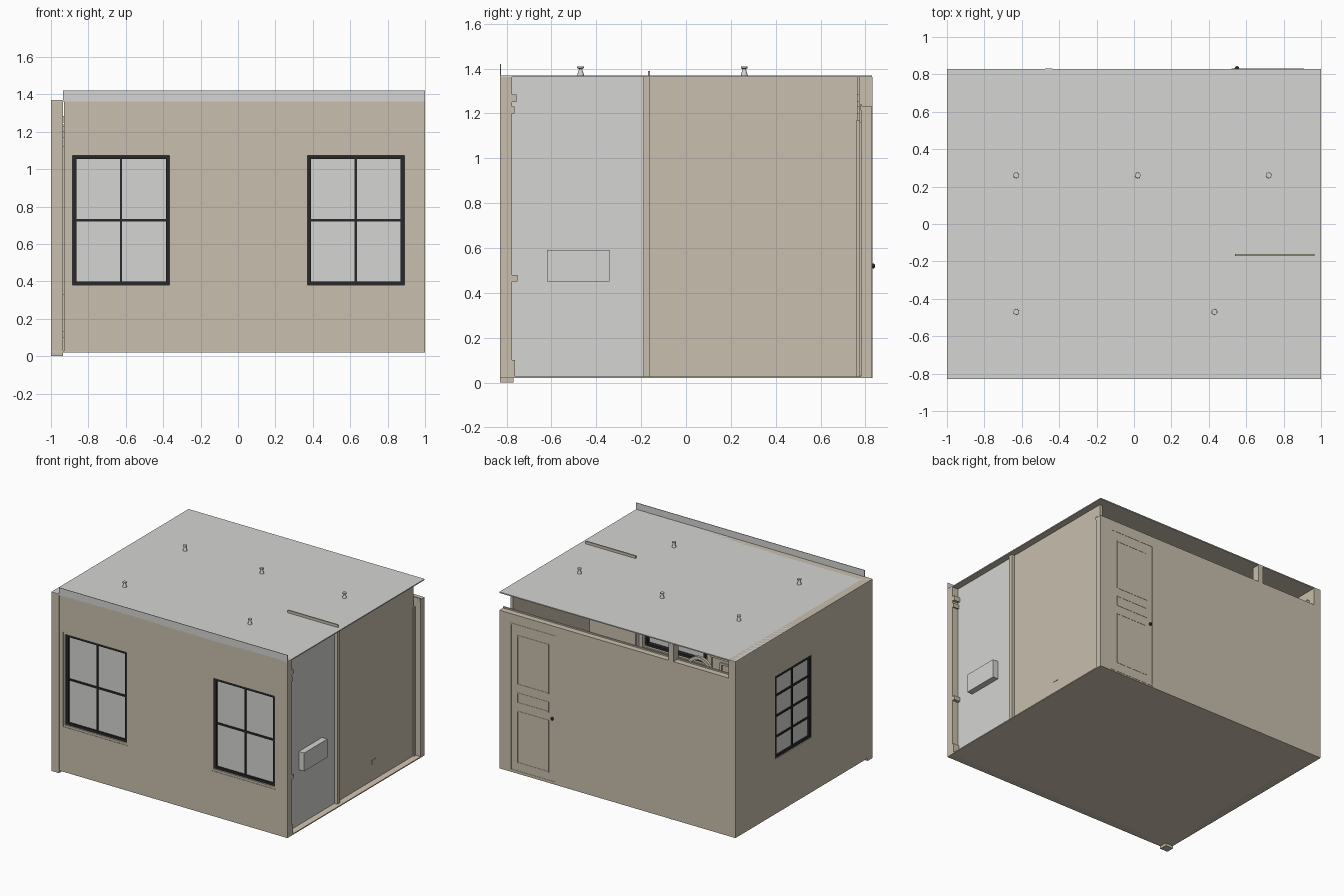
import bpy, bmesh, math
from mathutils import Vector

if "Cube" in bpy.data.objects:
    bpy.data.objects.remove(bpy.data.objects["Cube"])


def material(name, rgb):
    m = bpy.data.materials.new(name)
    m.diffuse_color = (*rgb, 1)
    m.use_nodes = True
    m.node_tree.nodes["Principled BSDF"].inputs["Base Color"].default_value = m.diffuse_color
    return m


TAN = material("tan_paint", (0.58, 0.52, 0.42))
FLOOR = material("pale_tan_floor", (0.66, 0.56, 0.45))
GREY = material("light_grey", (0.66, 0.66, 0.65))
BLACK = material("black_frame", (0.022, 0.022, 0.024))


def finish(name, bm, *mats):
    me = bpy.data.meshes.new(name)
    bmesh.ops.recalc_face_normals(bm, faces=bm.faces)
    bm.to_mesh(me)
    bm.free()
    ob = bpy.data.objects.new(name, me)
    bpy.context.collection.objects.link(ob)
    for m in mats:
        me.materials.append(m)
    return ob


def box(name, x0, x1, y0, y1, z0, z1, *mats):
    bm = bmesh.new()
    bmesh.ops.create_cube(bm, size=1)
    for v in bm.verts:
        v.co = Vector((x0 + (v.co.x + .5) * (x1 - x0),
                       y0 + (v.co.y + .5) * (y1 - y0),
                       z0 + (v.co.z + .5) * (z1 - z0)))
    return finish(name, bm, *mats)


def side_point(side, u, d):
    """Position along a wall (u) at a depth d behind its outer plane."""
    return {"front": (u, -.83 + d), "back": (u, .83 - d),
            "left": (-1 + d, u), "right": (.95 - d, u)}[side]


def side_box(name, side, u0, u1, d0, d1, z0, z1, mat):
    ax, ay = side_point(side, u0, d0)
    bx, by = side_point(side, u1, d1)
    return box(name, min(ax, bx), max(ax, bx), min(ay, by), max(ay, by), z0, z1, mat)


def wall(name, side, us, zs, holes, thick):
    """Wall from a grid of cells, leaving out the window cells."""
    bm = bmesh.new()
    grid = [[bm.verts.new((*side_point(side, u, thick / 2), z)) for z in zs] for u in us]
    for i in range(len(us) - 1):
        for j in range(len(zs) - 1):
            if (i, j) not in holes:
                bm.faces.new((grid[i][j], grid[i + 1][j], grid[i + 1][j + 1], grid[i][j + 1]))
    ob = finish(name, bm, TAN)
    mod = ob.modifiers.new("thickness", 'SOLIDIFY')
    mod.thickness, mod.offset = thick, 0
    return ob


def ring(name, side, u0, u1, z0, z1, w, d0, d1, mat):
    """Rectangular frame of width w."""
    side_box(name + "_left", side, u0, u0 + w, d0, d1, z0, z1, mat)
    side_box(name + "_right", side, u1 - w, u1, d0, d1, z0, z1, mat)
    side_box(name + "_bottom", side, u0 + w, u1 - w, d0, d1, z0, z0 + w, mat)
    side_box(name + "_top", side, u0 + w, u1 - w, d0, d1, z1 - w, z1, mat)


def window(name, side, u0, u1, z0, z1, cols, rows, d):
    ring(name + "_frame", side, u0, u1, z0, z1, .02, d, .062, BLACK)
    for i in range(1, cols):
        u = u0 + (u1 - u0) * i / cols
        side_box(name + "_upright_bar", side, u - .006, u + .006, d + .004, d + .02, z0, z1, BLACK)
    for j in range(1, rows):
        z = z0 + (z1 - z0) * j / rows
        side_box(name + "_cross_bar", side, u0, u1, d + .005, d + .02, z - .007, z + .007, BLACK)
    side_box(name + "_glass", side, u0 + .01, u1 - .01, d + .012, d + .017, z0 + .01, z1 - .01, GREY)


# floor and ceiling (grey above, tan below)
box("floor", -1, 1, -.83, .83, .02, .028, FLOOR)
ceiling = box("ceiling", -1, 1, -.83, .83, 1.362, 1.37, GREY, TAN)
for p in ceiling.data.polygons:
    p.material_index = 1 if p.normal.z < -.5 else 0

# front wall with two windows, grey strip above it
wall("front_wall", "front", [-.93, -.9, -.35, .355, .905, 1], [.02, .365, 1.09, 1.37],
     {(1, 1), (3, 1)}, .055)
for tag, a in (("left", -.9), ("right", .355)):
    ring(f"front_{tag}_window_trim", "front", a, a + .55, .365, 1.09, .016, .003, .055, TAN)
    window(f"front_{tag}_window", "front", a + .016, a + .534, .38, 1.075, 2, 2, .014)
    ring(f"front_{tag}_inner_casing", "front", a - .035, a + .585, .33, 1.125, .035, .055, .064, TAN)
box("front_top_strip", -.935, 1, -.83, -.826, 1.37, 1.42, GREY)

# left wall with its window, corner post reaching the ground
wall("left_wall", "left", [-.77, -.09, .345, .83], [.02, .44, 1.07, 1.37], {(1, 1)}, .06)
window("left_window", "left", -.09, .345, .44, 1.07, 2, 4, .006)
box("corner_post", -1, -.935, -.83, -.77, 0, 1.37, TAN)

# back wall, open along the top, with a full height post
box("back_wall", -.94, 1, .78, .83, .02, 1.23, TAN)
box("back_wall_cap", -.94, 1, .775, .785, 1.215, 1.24, TAN)
box("back_post", -.475, -.435, .772, .832, .02, 1.362, TAN)

# door in the back wall, seen from both faces
for d0, d1 in ((-.002, .001), (.049, .06)):
    ring("door_casing", "back", .52, .91, .03, 1.16, .012, d0, d1, TAN)
    for z0, z1 in ((.1, .5), (.56, .64), (.7, 1.08)):
        ring("door_panel", "back", .58, .85, z0, z1, .007, d0, d1, TAN)
for y in (.84, .766):
    bm = bmesh.new()
    bmesh.ops.create_uvsphere(bm, u_segments=12, v_segments=8, radius=.012)
    bmesh.ops.translate(bm, verts=bm.verts, vec=(.55, y - .008 if y > .8 else y, .52))
    finish("door_knob", bm, BLACK)

# right side: grey panel with box, post, set back tan wall
side_box("right_grey_panel", "right", -.775, -.185, 0, .015, .028, 1.362, GREY)
box("right_grey_box", .945, .995, -.62, -.34, .45, .59, GREY)
box("right_post", .93, .975, -.19, -.16, .028, 1.362, TAN)
side_box("right_tan_wall", "right", -.165, .765, 0, .02, .028, 1.362, TAN)
side_box("wall_socket", "right", .26, .31, -.003, .003, .155, .185, TAN)
side_box("right_wall_end_trim", "right", .76, .775, -.01, .02, .028, 1.17, TAN)

# partition poking through the ceiling
box("partition", .54, .965, -.17, -.16, .028, 1.39, TAN)

# inner mouldings: skirting, chair rail and crown on each wall
for z0, z1, d in ((.028, .1, .012), (1.2, 1.23, .01), (1.25, 1.285, .02)):
    side_box("front_moulding", "front", -.935, 1, .055, .055 + d, z0, z1, TAN)
    side_box("left_moulding", "left", -.77, .78, .06, .06 + d, z0, z1, TAN)
for u0, u1 in ((-.315, .32), (.94, 1)):
    side_box("front_chair_rail", "front", u0, u1, .055, .078, .45, .48, TAN)
for u0, u1 in ((-.77, -.12), (.375, .78)):
    side_box("left_chair_rail", "left", u0, u1, .06, .083, .45, .48, TAN)
for z0, z1 in ((.13, .42), (.51, 1.17)):
    ring("front_wall_panel", "front", -.25, .25, z0, z1, .015, .055, .065, TAN)
    ring("left_wall_panel", "left", -.7, -.18, z0, z1, .015, .06, .07, TAN)

# chair with arched back inside the room
box("chair_seat", .2, .42, -.62, -.4, .25, .27, TAN)
for x in (.205, .395):
    for y in (-.615, -.425):
        box("chair_leg", x, x + .02, y, y + .02, .028, .25, TAN)
bm = bmesh.new()
outline = [(r * math.cos(a), r * math.sin(a)) for r, steps in ((.11, range(17)), (.085, range(16, -1, -1)))
           for a in (math.pi * s / 16 for s in steps)]
outline = [(.11, -.13)] + outline[:17] + [(-.11, -.13), (-.085, -.13)] + outline[17:] + [(.085, -.13)]
face = bm.faces.new([bm.verts.new((.31 + x, -.62, .4 + z)) for x, z in outline])
geo = bmesh.ops.extrude_face_region(bm, geom=[face], use_keep_orig=True)["geom"]
bmesh.ops.translate(bm, verts=[g for g in geo if isinstance(g, bmesh.types.BMVert)], vec=(0, .02, 0))
finish("chair_back", bm, TAN)

# small turned fittings on top of the ceiling
profile = [(.016, 1.368), (.014, 1.376), (.007, 1.398), (.015, 1.402), (.015, 1.41)]
for x, y in ((-.63, .26), (.02, .26), (.72, .26), (-.63, -.47), (.43, -.47)):
    bm = bmesh.new()
    rings = [[bm.verts.new((x + r * math.cos(math.tau * k / 16), y + r * math.sin(math.tau * k / 16), z))
              for k in range(16)] for r, z in profile]
    for lo, hi in zip(rings, rings[1:]):
        for k in range(16):
            bm.faces.new((lo[k], lo[(k + 1) % 16], hi[(k + 1) % 16], hi[k]))
    bm.faces.new(rings[0])
    bm.faces.new(rings[-1])
    finish("ceiling_fitting", bm, GREY)
